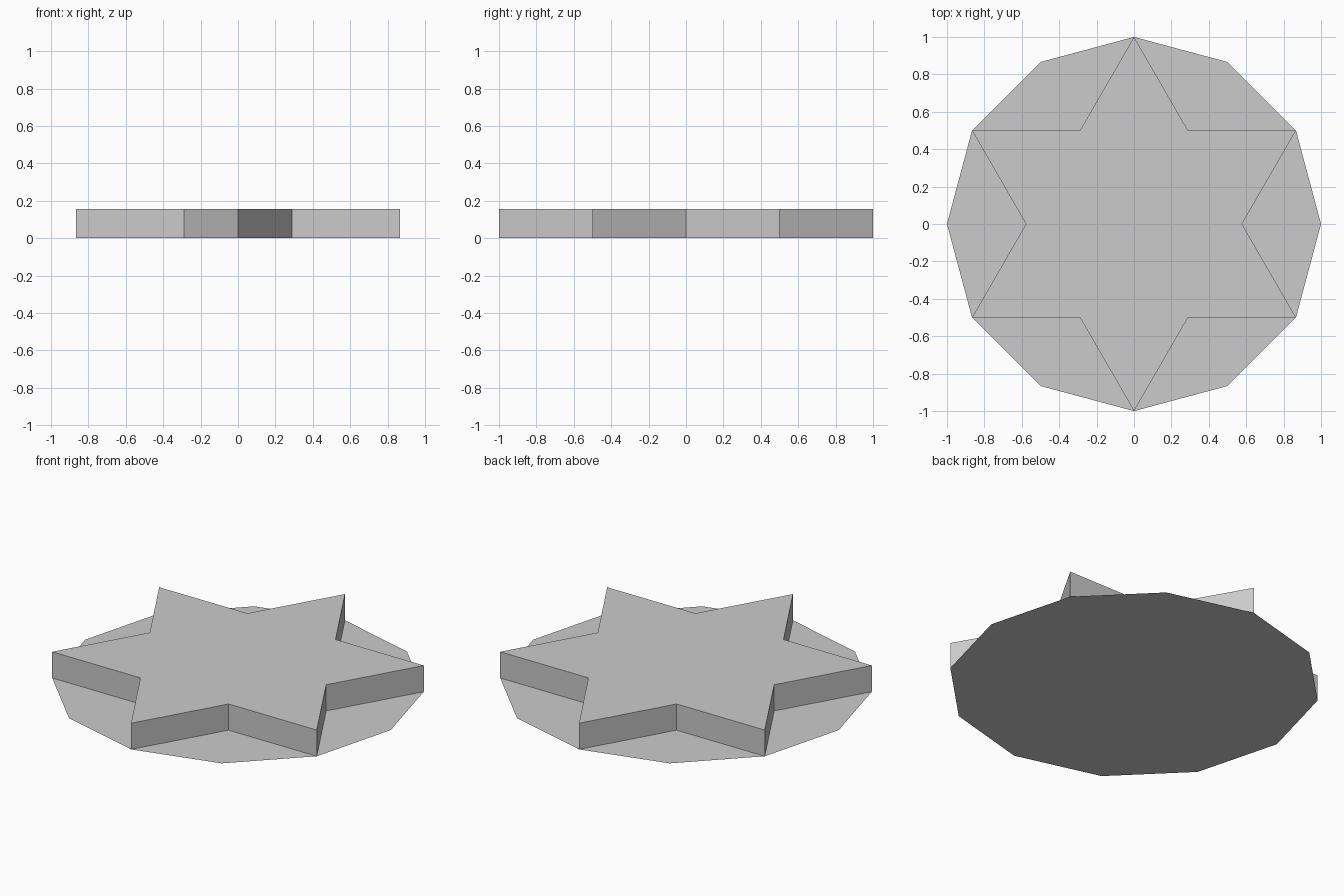
import bpy, bmesh, math

if "Cube" in bpy.data.objects:
    bpy.data.objects.remove(bpy.data.objects["Cube"])

grey = bpy.data.materials.new("light grey")
grey.diffuse_color = (0.6, 0.6, 0.6, 1.0)
grey.use_nodes = True
grey.node_tree.nodes["Principled BSDF"].inputs["Base Color"].default_value = grey.diffuse_color

HEIGHT = 0.155


def ring(radii, z=0.0):
    """Twelve evenly spaced points whose radius cycles through radii, starting at +y."""
    pts = []
    for i in range(12):
        a = math.pi / 2 + i * math.pi / 6
        r = radii[i % len(radii)]
        pts.append((r * math.cos(a), r * math.sin(a), z))
    return pts


def plate(name, outline, height):
    """Flat outline, extruded upwards when a height is given."""
    bm = bmesh.new()
    face = bm.faces.new([bm.verts.new(p) for p in outline])
    if height:
        out = bmesh.ops.extrude_face_region(bm, geom=[face])
        top = [g for g in out["geom"] if isinstance(g, bmesh.types.BMVert)]
        bmesh.ops.translate(bm, verts=top, vec=(0, 0, height))
        # the underside rests on the base, so it is left open
        low = [f for f in bm.faces if all(v.co.z < 1e-5 for v in f.verts)]
        bmesh.ops.delete(bm, geom=low, context='FACES_ONLY')
        bmesh.ops.recalc_face_normals(bm, faces=bm.faces[:])
    me = bpy.data.meshes.new(name)
    bm.to_mesh(me)
    bm.free()
    me.materials.append(grey)
    ob = bpy.data.objects.new(name, me)
    bpy.context.collection.objects.link(ob)
    return ob


# Paper-thin twelve-sided base
plate("base_disc", ring([1.0]), 0)

# Six-pointed raised star
plate("star", ring([1.0, 1 / math.sqrt(3)]), HEIGHT)
